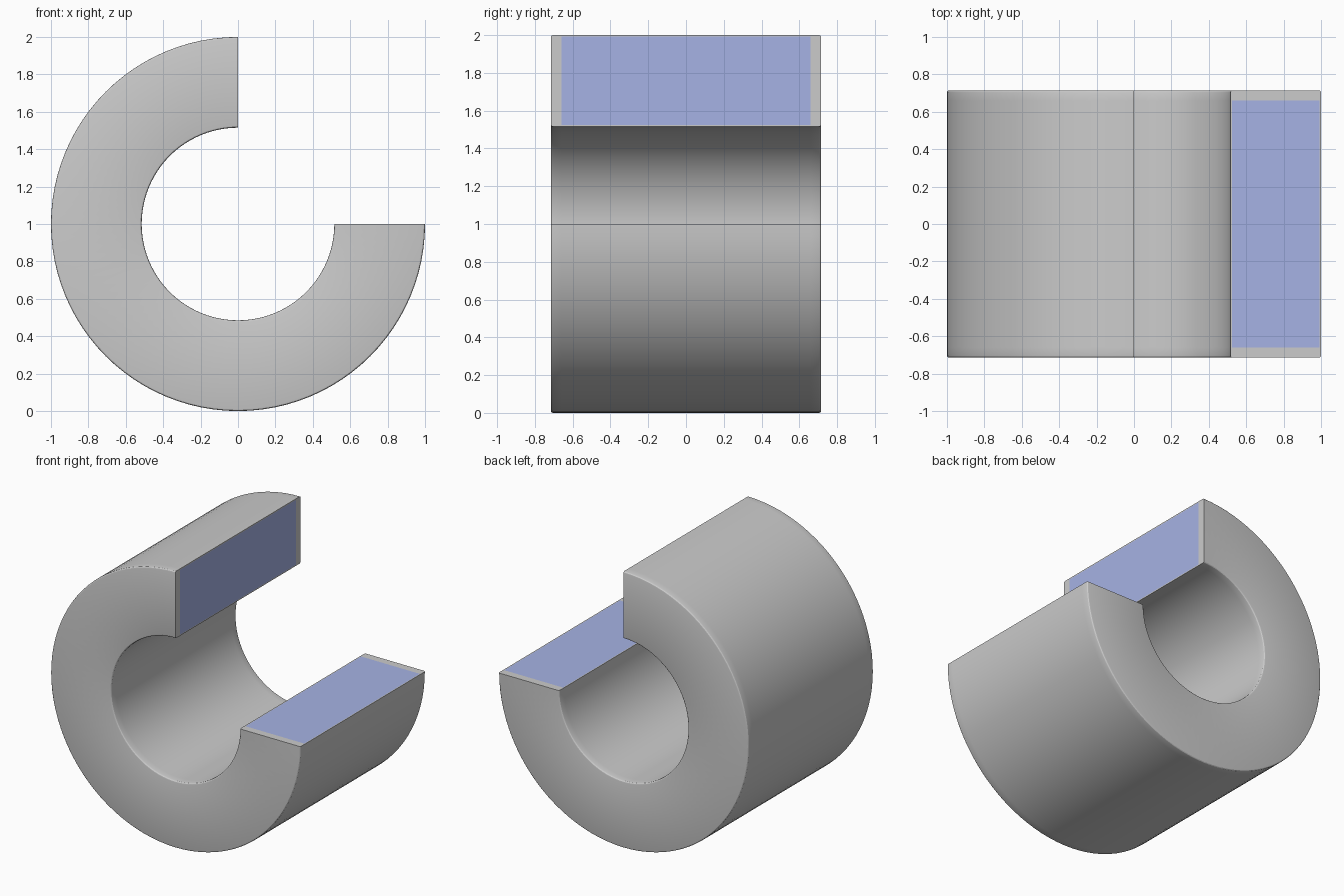
import bpy, bmesh, math

if "Cube" in bpy.data.objects:
    bpy.data.objects.remove(bpy.data.objects["Cube"])

SEGS = 72            # steps around the three-quarter sweep
START, SWEEP = math.pi / 2, math.pi * 1.5
BORE, OUTER = 0.515, 1.0
HALF, CAP = 0.715, 0.055

blue = bpy.data.materials.new("cut_blue")
blue.diffuse_color = (0.38, 0.45, 0.78, 1)
blue.use_nodes = True
blue.node_tree.nodes["Principled BSDF"].inputs["Base Color"].default_value = blue.diffuse_color


def sweep_profile(name, profile, mat=None):
    """Sweep a closed (radius, y) outline three quarters around the y axis."""
    bm = bmesh.new()
    rings = []
    for i in range(SEGS + 1):
        a = START + SWEEP * i / SEGS
        rings.append([bm.verts.new((r * math.cos(a), y, 1 + r * math.sin(a)))
                      for r, y in profile])
    n = len(profile)
    for p, q in zip(rings, rings[1:]):
        for k in range(n):
            m = (k + 1) % n
            bm.faces.new((p[k], p[m], q[m], q[k]))
    bm.faces.new(rings[0])
    bm.faces.new(rings[-1][::-1])
    bmesh.ops.recalc_face_normals(bm, faces=bm.faces[:])
    mesh = bpy.data.meshes.new(name)
    bm.to_mesh(mesh)
    bm.free()
    obj = bpy.data.objects.new(name, mesh)
    bpy.context.collection.objects.link(obj)
    if mat:
        mesh.materials.append(mat)
    bpy.context.view_layer.objects.active = obj
    bpy.ops.object.select_all(action='DESELECT')
    obj.select_set(True)
    bpy.ops.object.shade_smooth_by_angle(angle=math.radians(20))
    return obj


def band(r0, r1, y):
    return [(r0, -y), (r1, -y), (r1, y), (r0, y)]


# End caps with small rounded outer and bore rims
b = 0.012
arc = [math.radians(d) for d in (0, 30, 60, 90)]
for side, name in ((-1, "front_cap"), (1, "back_cap")):
    rim_out = [(OUTER - b + b * math.cos(t), side * (HALF - b + b * math.sin(t)))
               for t in arc]
    rim_in = [(BORE + b - b * math.cos(t), side * (HALF - b + b * math.sin(t)))
              for t in reversed(arc)]
    inner = side * (HALF - CAP)
    sweep_profile(name, [(OUTER, inner)] + rim_out + rim_in + [(BORE, inner)])

# Thin grey skins: bore liner and outer wrap
body = HALF - CAP
sweep_profile("bore_liner", band(BORE, BORE + 0.008, body))
sweep_profile("outer_wrap", band(OUTER - 0.008, OUTER, body))

# Concentric layers showing blue on the cut faces
radii = (BORE + 0.008, 0.65, 0.80, OUTER - 0.008)
for i, (r0, r1) in enumerate(zip(radii, radii[1:])):
    sweep_profile("layer_%d" % (i + 1), band(r0, r1, body), blue)
